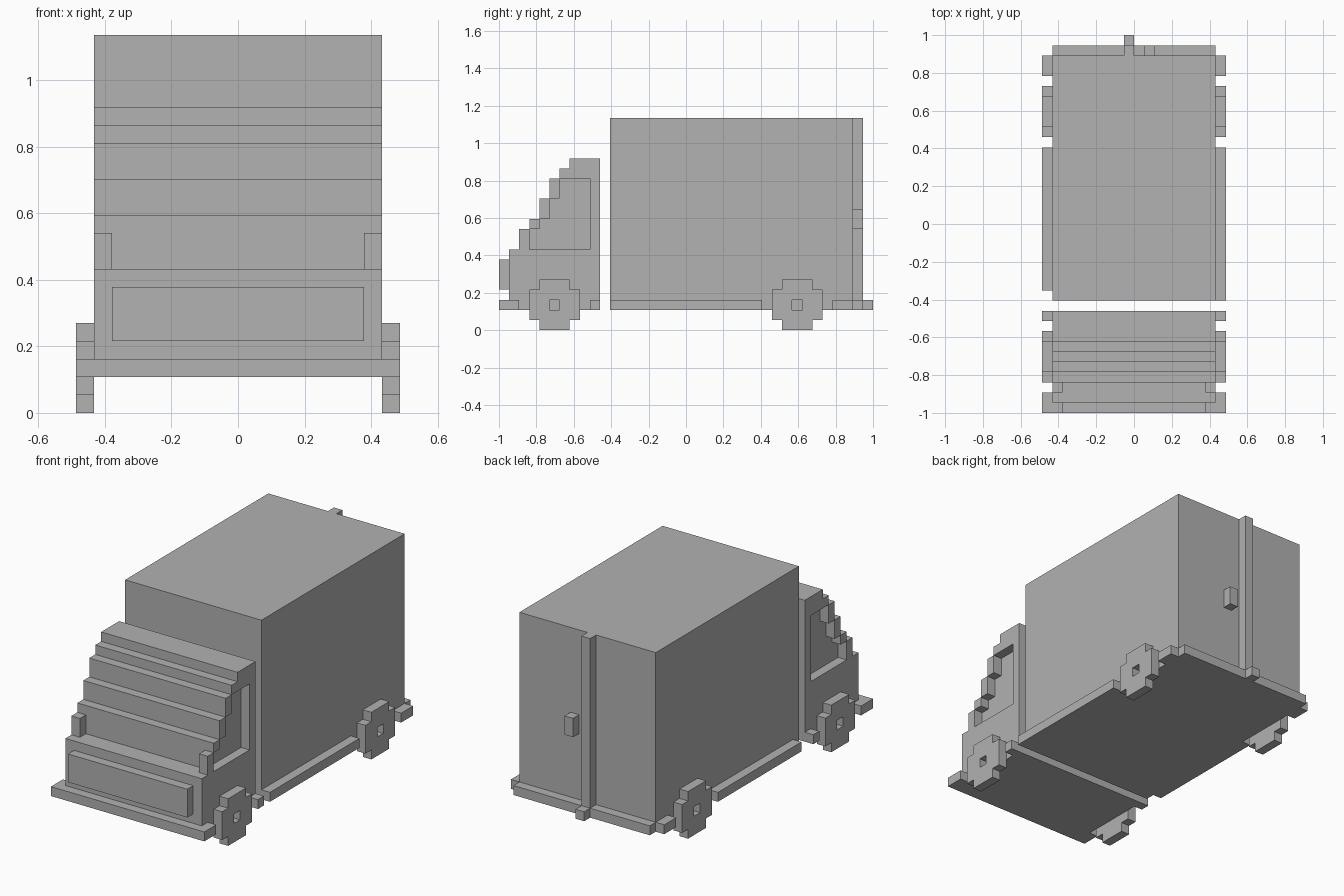
import bpy
import bmesh
from mathutils import Vector

old = bpy.data.objects.get("Cube")
if old:
    bpy.data.objects.remove(old, do_unlink=True)

U = 2 / 37                        # one block
ORIGIN = Vector((9, 18.5, 0))     # block coordinates of the model centre

grey = bpy.data.materials.new("plain_grey")
grey.use_nodes = True
grey.diffuse_color = (0.445, 0.445, 0.445, 1)
grey.node_tree.nodes["Principled BSDF"].inputs["Base Color"].default_value = grey.diffuse_color


def prism(name, outline, x0, x1):
    """Extrude a side outline of (y, z) block points from x0 to x1."""
    bm = bmesh.new()
    verts = [bm.verts.new((Vector((x0, y, z)) - ORIGIN) * U) for y, z in outline]
    face = bm.faces.new(verts)
    new = bmesh.ops.extrude_face_region(bm, geom=[face])["geom"]
    moved = [v for v in new if isinstance(v, bmesh.types.BMVert)]
    bmesh.ops.translate(bm, verts=moved, vec=((x1 - x0) * U, 0, 0))
    bmesh.ops.recalc_face_normals(bm, faces=bm.faces)
    mesh = bpy.data.meshes.new(name)
    bm.to_mesh(mesh)
    bm.free()
    mesh.materials.append(grey)
    obj = bpy.data.objects.new(name, mesh)
    bpy.context.collection.objects.link(obj)
    return obj


def box(name, x, y, z):
    return prism(name, [(y[0], z[0]), (y[1], z[0]), (y[1], z[1]), (y[0], z[1])], *x)


def stairs(steps, bottom, back):
    """Outline climbing backwards; each step is (front y, top z)."""
    points, z = [], bottom
    for y, top in steps:
        points += [(y, z), (y, top)]
        z = top
    return points + [(back, z), (back, bottom)]


def cut(obj, cutter):
    mod = obj.modifiers.new("cut", "BOOLEAN")
    mod.operation = "DIFFERENCE"
    mod.solver = "EXACT"
    mod.object = cutter
    cutter.hide_render = True
    bpy.context.view_layer.objects.active = obj
    bpy.ops.object.modifier_apply(modifier=mod.name)
    bpy.data.objects.remove(cutter, do_unlink=True)


# Cab with a stepped front and a recessed window on each side
cab = prism("cab", stairs([(1, 8), (3, 11), (4, 13), (5, 15), (6, 16), (7, 17)], 2, 10), 1, 17)
window = stairs([(3, 10), (4, 11), (5, 13), (6, 15)], 8, 9)
for x0, x1 in ((0, 2), (16, 18)):
    cut(cab, prism("window_cutter", window, x0, x1))

# Front parts
box("front_panel", (2, 16), (0, 1), (4, 7))
box("front_bumper", (1, 17), (0, 1), (2, 3))

# Cargo box and its rear fittings
box("cargo_box", (1, 17), (11, 35), (2, 21))
box("rear_bumper", (1, 17), (35, 36), (2, 3))
box("door_bar", (8, 9), (35, 36), (3, 21))
box("door_bar_foot", (8, 9), (36, 37), (2, 3))
box("door_handle", (10, 11), (35, 36), (10, 12))

# Parts on both sides
for side, outer, inner, skirt_start in (("right", (0, 1), (1, 2), 12), ("left", (17, 18), (16, 17), 11)):
    box(side + "_pillar_foot", inner, (2, 3), (8, 10))
    skirts = {"front_corner": (0, 2), "cab_skirt": (9, 10),
              "cargo_skirt": (skirt_start, 26), "rear_skirt": (33, 35)}
    for name, span in skirts.items():
        box(side + "_" + name, outer, span, (2, 3))
    for name, y in (("front", 3), ("rear", 27)):
        rim = [(1, 0), (4, 0), (4, 1), (5, 1), (5, 4), (4, 4),
               (4, 5), (1, 5), (1, 4), (0, 4), (0, 1), (1, 1)]
        wheel = prism(f"{side}_{name}_wheel", [(y + a, b) for a, b in rim], *outer)
        cut(wheel, box("hub_cutter", (outer[0] - 1, outer[1] + 1), (y + 2, y + 3), (2, 3)))
